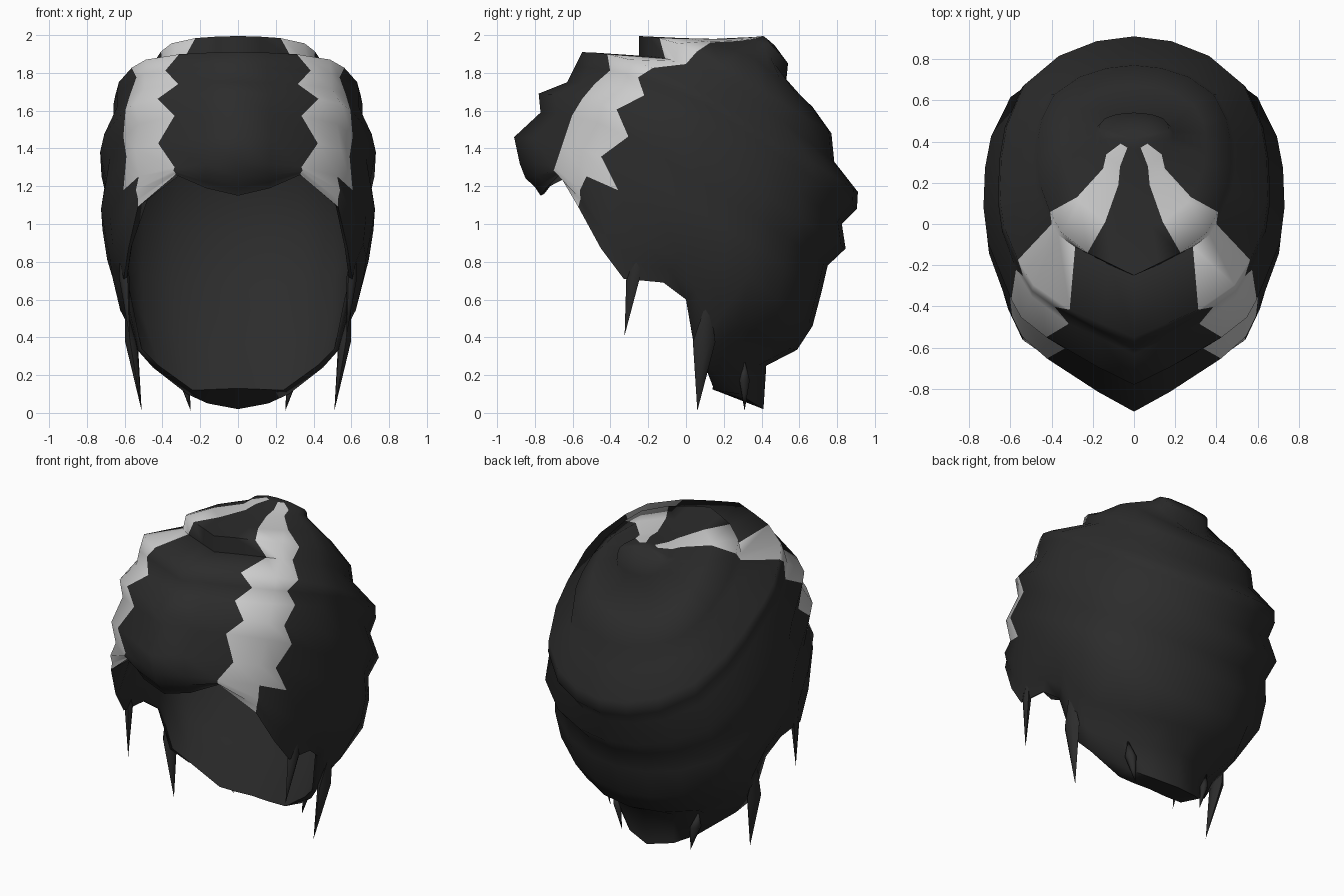
import bpy, bmesh, math
from mathutils import Vector

if "Cube" in bpy.data.objects:
    bpy.data.objects.remove(bpy.data.objects["Cube"])


def material(name, v):
    m = bpy.data.materials.new(name)
    m.diffuse_color = (v, v, v, 1)
    m.use_nodes = True
    m.node_tree.nodes["Principled BSDF"].inputs["Base Color"].default_value = m.diffuse_color
    return m


DARK = material("charcoal hair", 0.025)
LIGHT = material("silver streak", 0.62)

# Half outline of one tier, front to back: (share of width, front -1 .. back +1)
HALF = [(0, -1), (.24, -.9), (.48, -.8), (.75, -.62), (.88, -.42), (.97, -.2), (1, 0),
        (.99, .25), (.95, .45), (.82, .7), (.56, .88), (.28, .97), (0, 1)]
N = 24

# Tiers, crown downwards: front y, z / half width, side y, z / back y, z / streak tooth
TIERS = [
    (.36, 1.99, .08, .43, 1.98, .47, 1.945, 0),
    (.25, 1.985, .17, .45, 1.95, .54, 1.85, 0),
    (.15, 1.98, .19, .42, 1.93, .53, 1.75, 0),
    (-.05, 1.985, .35, .36, 1.88, .67, 1.62, 0),
    (-.25, 1.995, .47, .30, 1.77, .77, 1.48, 0),
    (-.25, 1.89, .49, .27, 1.73, .785, 1.33, 1),
    (-.55, 1.91, .65, .12, 1.68, .91, 1.17, 0),
    (-.59, 1.83, .66, .11, 1.63, .905, 1.08, 1),
    (-.63, 1.75, .66, .10, 1.56, .825, 1.0, 0),
    (-.78, 1.69, .73, .08, 1.38, .845, .87, 1),
    (-.77, 1.59, .70, .06, 1.24, .75, .78, 0),
    (-.91, 1.46, .725, .05, 1.08, .72, .65, 1),
    (-.88, 1.32, .70, .05, .93, .67, .46, 0),
]
# Inner lining, lower edge upwards
LINING = [
    (-.72, 1.30, .60, 0, .78, .26, .36, 0),
    (-.72, 1.45, .62, 0, .95, .42, .65, 0),
    (-.68, 1.58, .61, 0, 1.15, .52, .95, 0),
    (-.55, 1.70, .56, 0, 1.40, .50, 1.25, 0),
    (-.30, 1.78, .40, .02, 1.65, .38, 1.55, 0),
]
# Lower edge, front to back
HEM = [(0, -.77, 1.15), (.17, -.74, 1.19), (.33, -.67, 1.26), (.53, -.57, 1.09),
       (.58, -.45, .87), (.605, -.33, .71), (.61, -.12, .69), (.585, 0, .6),
       (.53, .05, .33), (.45, .12, .24), (.27, .28, .1), (.16, .36, .05), (0, .41, .02)]
# Tucked-in nape above the lower edge, and the lip under it, last columns only
NAPE = {9: (.49, .15, .36), 10: (.34, .29, .27), 11: (.18, .38, .25), 12: (0, .425, .25)}
LIP = {9: (.42, .10, .25), 10: (.24, .15, .12), 11: (.12, .14, .125), 12: (0, .14, .13)}


def place(tier, u, v):
    yf, zf, w, ys, zs, yb, zb, _ = tier
    if v < 0:
        return Vector((w * u, ys + (yf - ys) * -v, zs + (zf - zs) * math.sin(-v * math.pi / 2)))
    return Vector((w * u, ys + (yb - ys) * v, zs + (zb - zs) * v))


def half_ring(i, tier):
    """One tier; the streak borders slide sideways on toothed tiers."""
    pts = []
    for k, (u, v) in enumerate(HALF):
        if k in (2, 4):
            if i > 3:
                slide = (0, .38)[tier[-1]] if k == 2 else (.1, .5)[tier[-1]]
            else:
                slide = -.3 if k == 2 else .7
            u += (HALF[3][0] - u) * slide
            v += (HALF[3][1] - v) * slide
        p = place(tier, u, v)
        p.z = max(p.z, HEM[k][2] + .03 * (len(TIERS) - i))
        pts.append(p)
    return pts


def full_ring(bm, half):
    verts = []
    for j in range(N):
        p = half[min(j, N - j)]
        verts.append(bm.verts.new((p.x if j <= N // 2 else -p.x, p.y, p.z)))
    return verts


def bridge(bm, a, b, streak=()):
    for j in range(N):
        f = bm.faces.new((a[j], a[(j + 1) % N], b[(j + 1) % N], b[j]))
        f.material_index = int(min(j, N - 1 - j) in streak)


def fan(bm, tip, ring):
    v = bm.verts.new(tip)
    for j in range(N):
        bm.faces.new((v, ring[j], ring[(j + 1) % N]))


def finish(bm, name, angle):
    bmesh.ops.recalc_face_normals(bm, faces=bm.faces)
    me = bpy.data.meshes.new(name)
    bm.to_mesh(me)
    bm.free()
    ob = bpy.data.objects.new(name, me)
    bpy.context.collection.objects.link(ob)
    me.materials.append(DARK)
    me.materials.append(LIGHT)
    bpy.ops.object.select_all(action='DESELECT')
    bpy.context.view_layer.objects.active = ob
    ob.select_set(True)
    bpy.ops.object.shade_smooth_by_angle(angle=math.radians(angle))


# Tiered hair shell with its two streaks and inner lining
bm = bmesh.new()
halves = [half_ring(i, t) for i, t in enumerate(TIERS)]
hem = [Vector(p) for p in HEM]
middle, nape, lip = [], [], []
for k, (a, b) in enumerate(zip(halves[-1], hem)):
    c = Vector(NAPE[k]) if k in NAPE else a.lerp(b, .75)
    p = a.lerp(c, .6)
    out = Vector((p.x, p.y - .05, 0)).normalized()
    middle.append(p + out * (.065 if k > 9 else .02))
    nape.append(c)
    lip.append(Vector(LIP[k]) if k in LIP else b - out * .02 + Vector((0, 0, .01)))
rings = [full_ring(bm, h) for h in halves + [middle, nape, hem]]
fan(bm, (0, .41, 1.995), rings[0])
for i in range(len(rings) - 1):
    bridge(bm, rings[i], rings[i + 1], (2, 3) if i < len(TIERS) - 1 else (2,))

inner = rings[-1]
for half in [lip] + [[place(t, u, v) for u, v in HALF] for t in LINING]:
    ring = full_ring(bm, half)
    bridge(bm, inner, ring)
    inner = ring
fan(bm, (0, .03, 1.81), inner)
finish(bm, "hair_shell", 80)

# Pointed locks along the lower edge: root, tip, width, thickness
LOCKS = [
    ((.62, -.25, .92), (.575, -.325, .41), .04, .025),
    ((.60, .12, .62), (.51, .06, .01), .06, .035),
    ((.31, .31, .28), (.25, .31, .01), .035, .025),
]
for n, (root, tip, wide, thin) in enumerate(LOCKS):
    bm = bmesh.new()
    for side in (1, -1):
        r = Vector((root[0] * side, root[1], root[2]))
        t = Vector((tip[0] * side, tip[1], tip[2]))
        out = Vector((r.x, r.y - .05, 0)).normalized()
        along = Vector((-out.y, out.x, 0))
        top, end = bm.verts.new(r), bm.verts.new(t)
        loops = []
        for s, k in ((.4, 1), (.7, .5)):
            c = r.lerp(t, s)
            loops.append([bm.verts.new(c + along * wide * k * math.cos(a) + out * thin * k * math.sin(a))
                          for a in (q * math.tau / 6 for q in range(6))])
        for q in range(6):
            w = (q + 1) % 6
            bm.faces.new((top, loops[0][w], loops[0][q]))
            bm.faces.new((loops[0][q], loops[0][w], loops[1][w], loops[1][q]))
            bm.faces.new((loops[1][q], loops[1][w], end))
    finish(bm, "hair_locks_%d" % (n + 1), 80)
